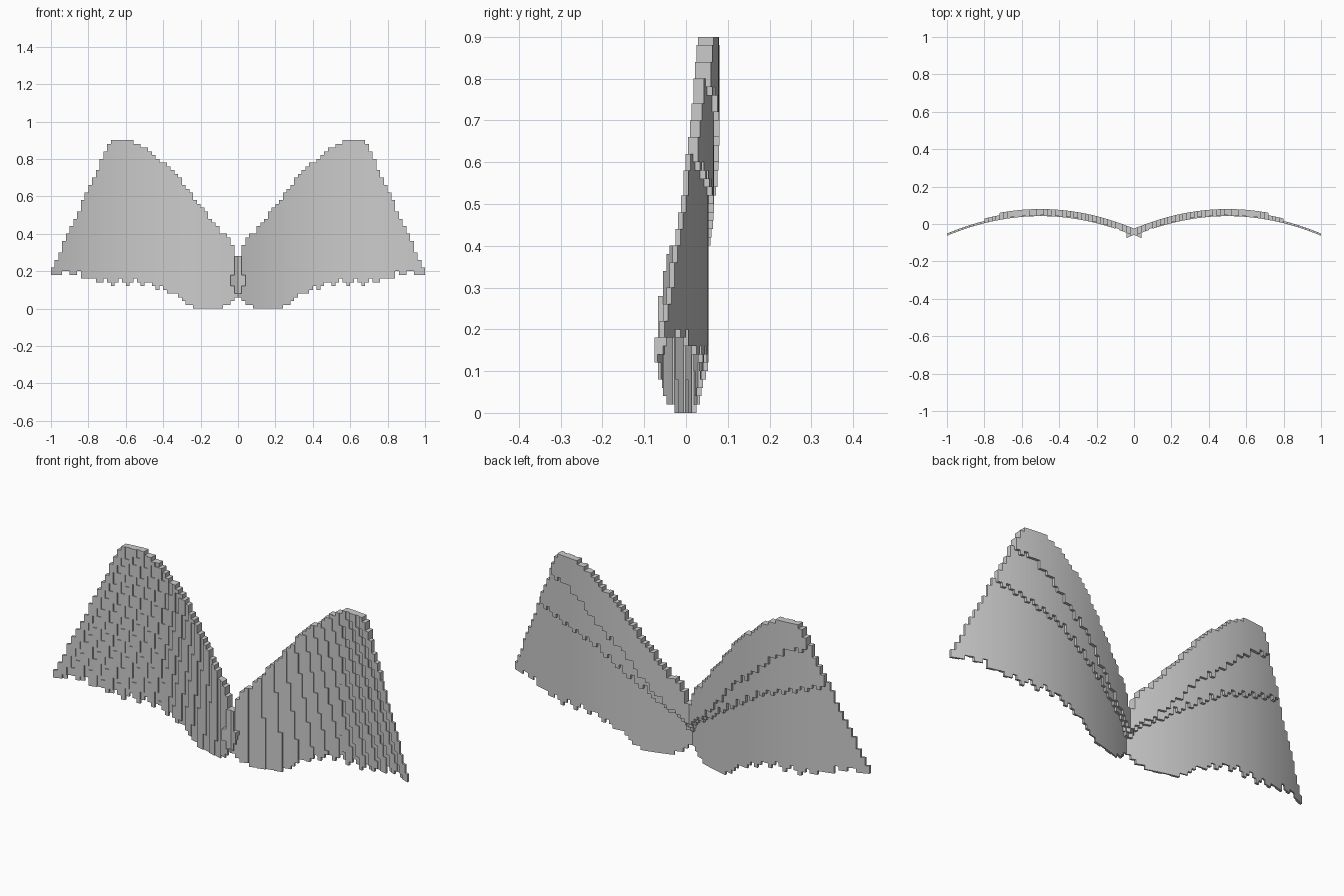
import bpy, bmesh, math

if "Cube" in bpy.data.objects:
    bpy.data.objects.remove(bpy.data.objects["Cube"])

S = 0.02  # block size

# Outline and layer boundaries of the right wing as (x, z) points
TOP = [(-.04, .18), (-.02, .18), (-.019, .27), (.02, .29), (.021, .34), (.04, .36), (.1, .42), (.2, .55),
       (.3, .68), (.4, .78), (.5, .86), (.58, .9), (.66, .9), (.69, .88), (1, .2)]
BOTTOM = [(-.04, .12), (-.02, .12), (0, .06), (.04, .03), (.08, .005), (.2, 0), (.27, .02),
          (.32, .05), (.4, .08), (.48, .115), (.75, .13), (.88, .165), (.94, .185), (1, .19)]
UPPER = [(-.04, .18), (0, .18), (.1, .25), (.34, .52), (.61, .75), (.75, .79), (1, .85)]
LOWER = [(-.04, .15), (0, .15), (.22, .33), (.46, .49), (.61, .55), (.81, .61), (1, .65)]


def lerp(pts, x):
    for (x0, z0), (x1, z1) in zip(pts, pts[1:]):
        if x <= x1:
            return z0 + (z1 - z0) * (x - x0) / (x1 - x0)
    return pts[-1][1]


def bow(x):
    return 0.042 - 0.42 * (x - 0.5) ** 2


def feather(x, z):
    # Position across the fanned feather, 0 to 1
    u = max(x, 0) / (1 - 0.456 * (z - 0.2))
    return (u * 13) % 1


def layer_of(x, z):
    f = feather(x, z)
    notch = 0.035 * abs(f - 0.5) * 2 if x > 0.28 else 0
    if x > 0.95:
        notch = 0
    if z > lerp(TOP, x) or z < lerp(BOTTOM, x) + notch:
        return None
    jag = 0.03 * (f - 0.5)
    if z > lerp(UPPER, x) + jag:
        return 2
    return 1 if z > lerp(LOWER, x) + jag else 0


# Stepped block grid: each cell stores its layer, front and back depth
cells = {}
for i in range(-2, 50):
    for k in range(45):
        x, z = (i + .5) * S, (k + .5) * S
        lay = layer_of(x, z)
        if lay is not None:
            groove = 0.005 if feather(x, z) < 0.35 else 0
            cells[i, k] = (lay, groove, 0.012 + 0.013 * lay)


def build_layer(name, lay):
    bm = bmesh.new()

    def quad(*pts):
        bm.faces.new([bm.verts.new((x, bow(x) + d, z)) for x, d, z in pts])

    for (i, k), (l, f, b) in cells.items():
        if l != lay:
            continue
        x0, x1, z0, z1 = i * S, (i + 1) * S, k * S, (k + 1) * S
        quad((x0, f, z0), (x1, f, z0), (x1, f, z1), (x0, f, z1))
        quad((x1, b, z0), (x0, b, z0), (x0, b, z1), (x1, b, z1))
        # Side walls only where a neighbour leaves them exposed
        sides = {(1, 0): ((x1, z0), (x1, z1)), (-1, 0): ((x0, z1), (x0, z0)),
                 (0, 1): ((x1, z1), (x0, z1)), (0, -1): ((x0, z0), (x1, z0))}
        for (di, dk), ((xa, za), (xb, zb)) in sides.items():
            n = cells.get((i + di, k + dk))
            if n is None:
                spans = [(f, b)]
            else:
                spans = [(f, n[1])] if n[1] > f else []
                if n[2] < b:
                    spans.append((n[2], b))
            for p, q in spans:
                quad((xa, p, za), (xa, q, za), (xb, q, zb), (xb, p, zb))
    bmesh.ops.remove_doubles(bm, verts=bm.verts, dist=1e-5)
    bmesh.ops.recalc_face_normals(bm, faces=bm.faces)
    me = bpy.data.meshes.new(name)
    bm.to_mesh(me)
    bm.free()
    ob = bpy.data.objects.new(name, me)
    bpy.context.collection.objects.link(ob)
    # Left wing
    mir = ob.modifiers.new("mirror", 'MIRROR')
    mir.use_mirror_merge = False
    return ob


# Three stacked feather layers, thin at the tips and thick at the leading edge
for lay, name in enumerate(["long_feathers", "middle_feathers", "leading_edge_feathers"]):
    build_layer(name, lay)
